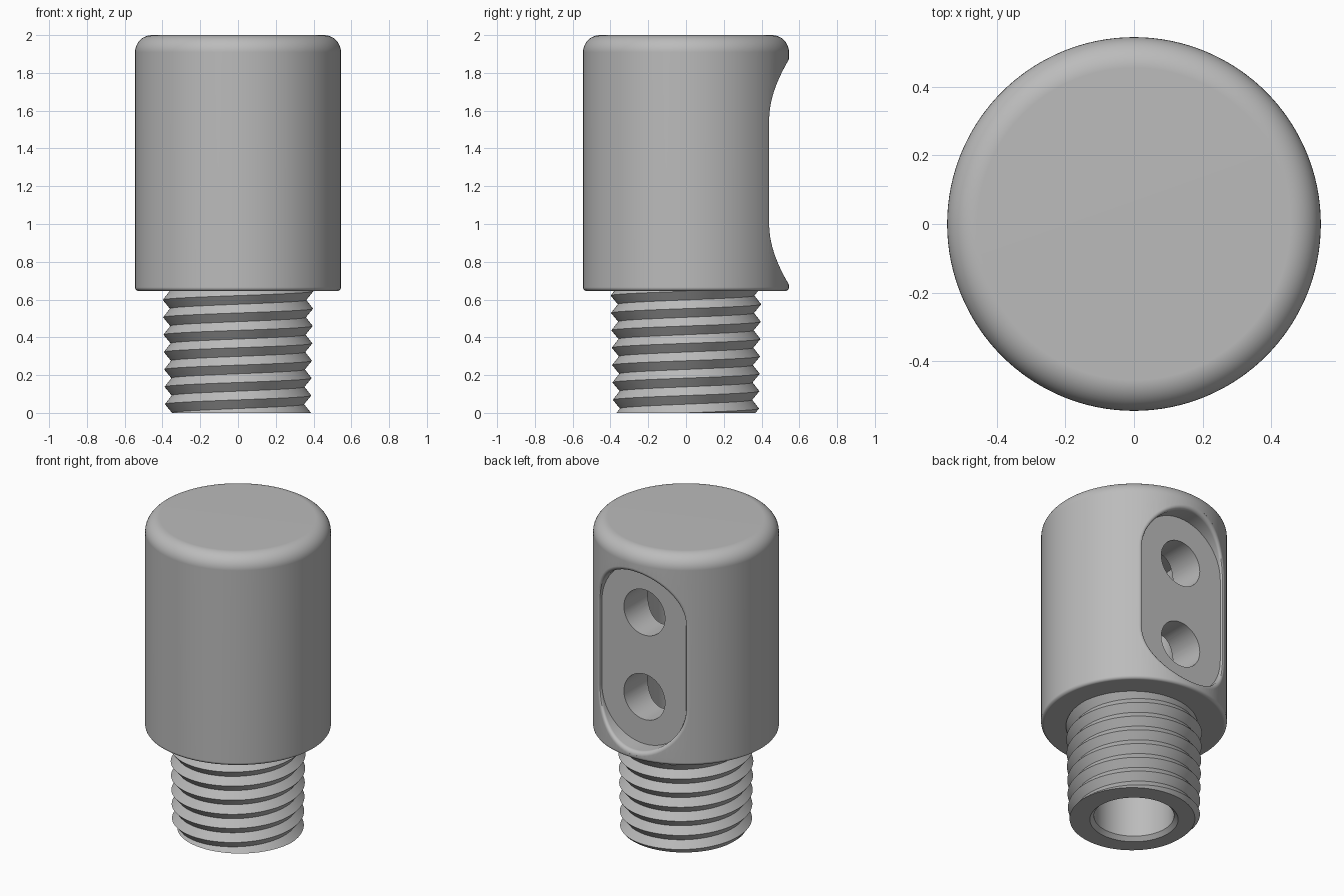
import bpy, bmesh
from math import sin, cos, pi, tau, sqrt, radians

if "Cube" in bpy.data.objects:
    bpy.data.objects.remove(bpy.data.objects["Cube"])

RADIUS, BASE_Z, TOP_Z = 0.545, 0.645, 2.0
BORE, BORE_TOP = 0.235, 1.75
SLOT_Z, SLOT_HALF, SLOT_R, SLOT_Y = 1.275, 0.273, 0.304, 0.425
HOLE_R = 0.147
SEGMENTS = 128

metal = bpy.data.materials.new("grey metal")
metal.use_nodes = True
metal.diffuse_color = (0.5, 0.5, 0.5, 1)
metal.node_tree.nodes["Principled BSDF"].inputs["Base Color"].default_value = (0.5, 0.5, 0.5, 1)


def finish(name, bm):
    """Turn a bmesh into a linked object."""
    bmesh.ops.recalc_face_normals(bm, faces=bm.faces)
    mesh = bpy.data.meshes.new(name)
    bm.to_mesh(mesh)
    bm.free()
    mesh.materials.append(metal)
    obj = bpy.data.objects.new(name, mesh)
    bpy.context.collection.objects.link(obj)
    return obj


def activate(obj):
    bpy.ops.object.select_all(action='DESELECT')
    obj.select_set(True)
    bpy.context.view_layer.objects.active = obj


def smooth(obj):
    activate(obj)
    bpy.ops.object.shade_smooth_by_angle(angle=radians(30))
    mod = obj.modifiers.new("even shading", 'WEIGHTED_NORMAL')
    mod.keep_sharp = True


def bridge(bm, a, b):
    """Join two closed rings of vertices with quads."""
    n = len(a)
    for i in range(n):
        j = (i + 1) % n
        bm.faces.new((a[i], a[j], b[j], b[i]))


def lathe(name, profile):
    """Revolve (radius, z) points around the z axis."""
    bm = bmesh.new()
    rings = [[bm.verts.new((r * cos(tau * i / SEGMENTS), r * sin(tau * i / SEGMENTS), z))
              for i in range(SEGMENTS)] for r, z in profile]
    for a, b in zip(rings, rings[1:]):
        bridge(bm, a, b)
    bmesh.ops.remove_doubles(bm, verts=bm.verts, dist=1e-5)
    return finish(name, bm)


def arc(r, z, radius, start, end, steps):
    return [(r + radius * cos(radians(start + (end - start) * k / steps)),
             z + radius * sin(radians(start + (end - start) * k / steps)))
            for k in range(steps + 1)]


def cut(obj, cutter):
    mod = obj.modifiers.new("cut", 'BOOLEAN')
    mod.operation = 'DIFFERENCE'
    mod.solver = 'EXACT'
    mod.object = cutter
    activate(obj)
    bpy.ops.object.modifier_apply(modifier=mod.name)
    bpy.data.objects.remove(cutter)


# Body: rounded cylinder with a blind bore
top_round, low_round = 0.09, 0.02
body = lathe("body",
             [(0, TOP_Z)]
             + arc(RADIUS - top_round, TOP_Z - top_round, top_round, 90, 0, 10)
             + arc(RADIUS - low_round, BASE_Z + low_round, low_round, 0, -90, 4)
             + [(BORE, BASE_Z), (BORE, BORE_TOP), (0, BORE_TOP)])


# Recess on the back: rounded slot whose rim curves into the body wall
def slot_ring(bm, offset, depth=None, y=None):
    ring = []
    r = SLOT_R + offset
    for side in (1, -1):
        for k in range(33):
            a = pi * k / 32
            x = side * r * cos(a)
            z = SLOT_Z + side * (SLOT_HALF + r * sin(a))
            wall = y if y is not None else sqrt(RADIUS ** 2 - x * x) - depth
            ring.append(bm.verts.new((x, wall, z)))
    return ring


rim = 0.026
bm = bmesh.new()
rings = [slot_ring(bm, 0, y=SLOT_Y)]
for k in range(6):
    a = pi / 2 * k / 5
    rings.append(slot_ring(bm, rim * (1 - cos(a)), depth=rim * (1 - sin(a))))
rings.append(slot_ring(bm, rim, y=0.7))
for a, b in zip(rings, rings[1:]):
    bridge(bm, a, b)
bm.faces.new(rings[0])
bm.faces.new(rings[-1])
cut(body, finish("recess_cutter", bm))

# Two round ports from the recess into the bore
for side in (1, -1):
    bm = bmesh.new()
    ends = [[bm.verts.new((HOLE_R * cos(tau * i / 64), y,
                           SLOT_Z + side * SLOT_HALF + HOLE_R * sin(tau * i / 64)))
             for i in range(64)] for y in (0.1, 0.6)]
    bridge(bm, *ends)
    for ring in ends:
        bm.faces.new(ring)
    cut(body, finish("port_cutter", bm))
smooth(body)

# Threaded stem: tapered helical ridge, trimmed flat at both ends
pitch, depth = 0.092, 0.037
bm = bmesh.new()
rows = range(-4, 18)
columns = []
for i in range(SEGMENTS):
    column = {}
    for k in rows:
        z = (k / 2 + i / SEGMENTS) * pitch
        r = 0.386 + z / 48 - (depth if k % 2 else 0)
        a = tau * i / SEGMENTS
        column[k] = bm.verts.new((r * cos(a), r * sin(a), z))
    columns.append(column)
for i in range(SEGMENTS):
    # The last column meets the first one a full turn higher
    j, step = (i + 1, 0) if i + 1 < SEGMENTS else (0, 2)
    for k in rows[:-3]:
        bm.faces.new((columns[i][k], columns[j][k + step],
                      columns[j][k + 1 + step], columns[i][k + 1]))
for z, normal in ((0, -1), (BASE_Z + 0.005, 1)):
    bmesh.ops.bisect_plane(bm, geom=bm.verts[:] + bm.edges[:] + bm.faces[:], dist=1e-6,
                           plane_co=(0, 0, z), plane_no=(0, 0, normal), clear_outer=True)
# Flat end face, from the thread outline to the bore edge
outline = [e for e in bm.edges if e.is_boundary and all(abs(v.co.z) < 1e-4 for v in e.verts)]
inner = [bm.verts.new((0.259 * cos(tau * i / SEGMENTS), 0.259 * sin(tau * i / SEGMENTS), 0))
         for i in range(SEGMENTS)]
inner_edges = [bm.edges.new((inner[i], inner[(i + 1) % SEGMENTS])) for i in range(SEGMENTS)]
bmesh.ops.bridge_loops(bm, edges=outline + inner_edges)
smooth(finish("threaded_stem", bm))

# Bore wall of the stem with its chamfered mouth
smooth(lathe("stem_bore", [(0.259, 0), (BORE, 0.024), (BORE, BASE_Z)]))
